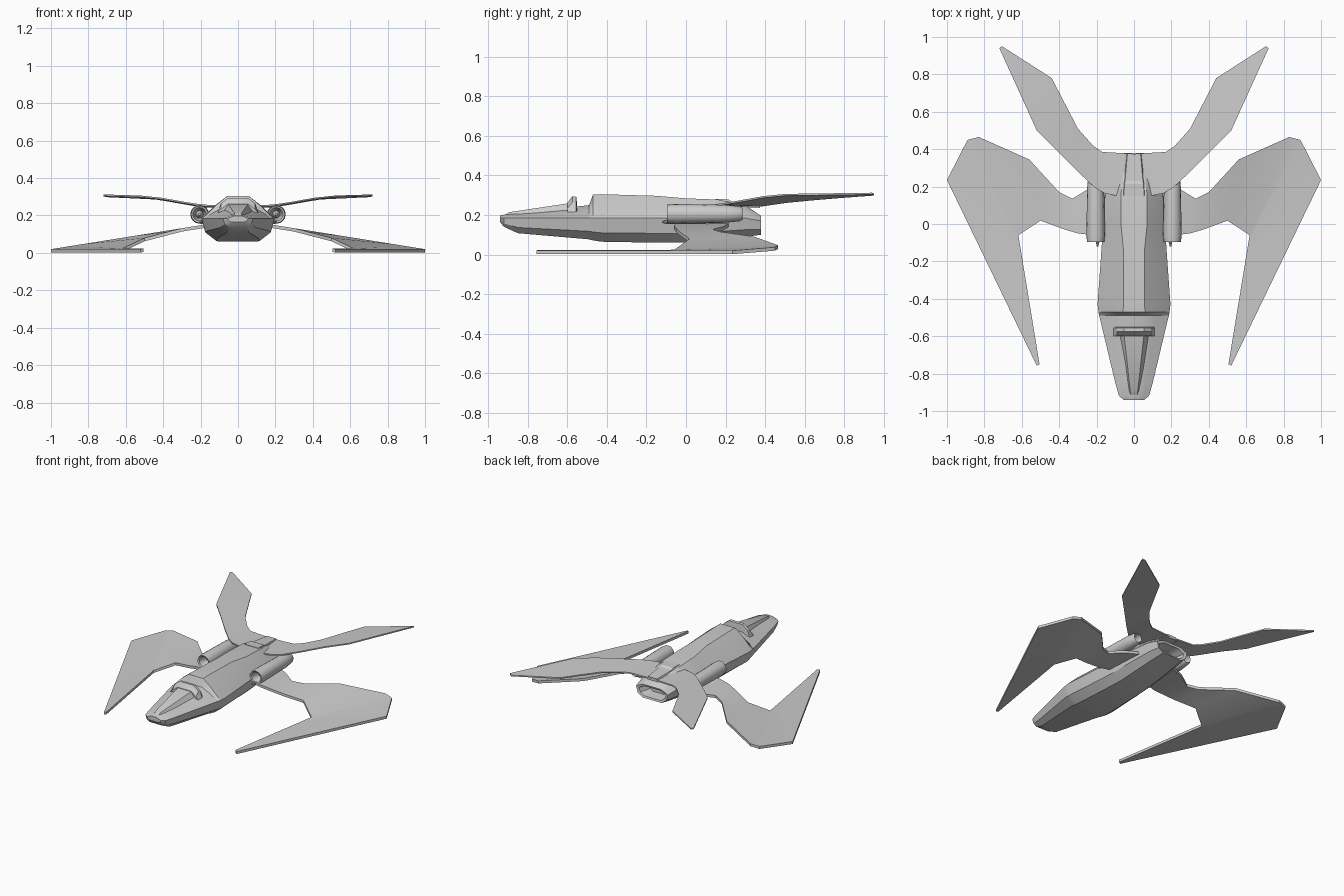
import bpy, bmesh, math

if "Cube" in bpy.data.objects:
    bpy.data.objects.remove(bpy.data.objects["Cube"])

grey = bpy.data.materials.new("hull_grey")
grey.diffuse_color = (0.6, 0.6, 0.6, 1)
grey.use_nodes = True
grey.node_tree.nodes["Principled BSDF"].inputs["Base Color"].default_value = grey.diffuse_color


def loft(name, rings, mirror=False, closed=False):
    """Skin a list of equal-length point rings; closed joins last to first."""
    bm = bmesh.new()
    vs = [[bm.verts.new(p) for p in r] for r in rings]
    pairs = list(zip(vs, vs[1:])) + ([(vs[-1], vs[0])] if closed else [])
    for a, b in pairs:
        n = len(a)
        for i in range(n):
            j = (i + 1) % n
            bm.faces.new((a[i], a[j], b[j], b[i]))
    if not closed:
        bm.faces.new(vs[0])
        bm.faces.new(vs[-1])
    bmesh.ops.recalc_face_normals(bm, faces=bm.faces)
    me = bpy.data.meshes.new(name)
    bm.to_mesh(me)
    bm.free()
    me.materials.append(grey)
    ob = bpy.data.objects.new(name, me)
    bpy.context.collection.objects.link(ob)
    bpy.ops.object.select_all(action='DESELECT')
    ob.select_set(True)
    bpy.context.view_layer.objects.active = ob
    bpy.ops.object.shade_smooth_by_angle(angle=math.radians(28))
    if mirror:
        ob.modifiers.new("mirror", 'MIRROR').use_mirror_merge = False


def mix(a, b, t):
    return a + (b - a) * t


def section(y, half):
    """Symmetric ring from right-hand (x, z) points listed top to bottom."""
    return [(x, y, z) for x, z in half] + [(-x, y, z) for x, z in reversed(half)]


def hull_ring(y, top_w, top_z, mid_w, bot_z, mid_z=0.184):
    """Ten-sided hull section from top width and height, beam and keel."""
    return section(y, [(top_w, top_z),
                       (mix(top_w, mid_w, .45), mix(top_z, mid_z, .4)),
                       (mid_w, mid_z),
                       (mid_w * .9, mix(mid_z, bot_z, .62)),
                       (mid_w * .6, bot_z)])


def tube(name, cx, cz, profile, sides, closed=False):
    """Mirrored turned part along y from (y, radius) points."""
    turn = [2 * math.pi * k / sides for k in range(sides)]
    loft(name, [[(cx + r * math.cos(a), y, cz + r * math.sin(a)) for a in turn]
                for y, r in profile], True, closed)


def wing(name, stations, lead_z, trail_z, thick):
    """Mirrored plate through (lead x, y, trail x, y) stations."""
    rings = []
    for lx, ly, tx, ty in stations:
        a, b = lead_z(lx, ly), trail_z(tx)
        rings.append([(lx, ly, a), (tx, ty, b), (tx, ty, b - thick), (lx, ly, a - thick)])
    loft(name, rings, True)


# fuselage, ending in a recessed exhaust
loft("fuselage", [hull_ring(*s) for s in [
    (-.94, .02, .197, .055, .165),
    (-.92, .025, .202, .08, .14),
    (-.85, .03, .206, .10, .108),
    (-.49, .06, .25, .186, .077),
    (-.47, .058, .303, .19, .072),
    (-.43, .057, .305, .195, .065),
    (-.15, .055, .297, .175, .06),
    (0, .07, .284, .165, .06),
    (.16, .07, .278, .155, .075),
    (.30, .05, .25, .14, .09),
    (.38, .07, .195, .125, .10, .17),
    (.375, .055, .182, .105, .112, .16),
    (.30, .04, .175, .08, .12, .155)]])

# cockpit canopy and the frame behind it
loft("canopy", [section(y, [(w * .55, z), (w, base)]) for y, w, z, base in [
    (-.915, .03, .20, .18), (-.895, .036, .214, .18), (-.575, .10, .262, .20)]])
loft("canopy_frame", [section(y, [(.053, z), (.092, z - .03), (.11, .215)]) for y, z in [
    (-.60, .262), (-.575, .294), (-.555, .292), (-.55, .255)]])

# raised spine between the upper wings
loft("spine", [section(y, [(w, z), (w * 1.3, .236)]) for y, w, z in [
    (.15, .055, .281), (.215, .05, .279), (.23, .048, .268), (.375, .035, .258)]])

# engine pods with open fronts, inner cores and small guns
tube("engine_pods", .205, .206, [(-.095, .046), (-.06, .05), (.20, .045), (.27, .038),
                                 (.285, .03), (.20, .02), (-.03, .02), (-.09, .036)], 16, True)
tube("pod_cores", .205, .206, [(-.05, .006), (-.02, .022), (.24, .022)], 16)
tube("pod_guns", .195, .165, [(-.12, .004), (-.09, .011), (.10, .011)], 8)


# forward-hooked lower wings, drooping outward to flat blades
def droop(x):
    return .02 + .16 * (1 - x)


wing("lower_wings", [
    (.12, -.05, .12, .22), (.22, -.06, .24, .19), (.30, -.05, .33, .135),
    (.37, -.03, .40, .17), (.50, .018, .56, .345), (.618, -.06, .83, .465),
    (.613, -.09, .89, .45), (.60, -.17, 1.0, .235), (.505, -.75, .52, -.757)],
    lambda x, y: .024 if x > .501 or y < -.5 else droop(x) - .02 * max(0, x - .3) / .2,
    droop_end := (lambda x: .02 if x == .52 else droop(x)), .018)


# swept-back upper wings, rising outward and meeting across the tail
def rise(x, y=0):
    t = min(1, max(0, (x - .13) / .4))
    return .256 + .05 * t * t * (3 - 2 * t) + .006 * max(0, x - .5) / .2


wing("upper_wings", [
    (0, .15, 0, .375), (.09, .15, .08, .38), (.16, .165, .17, .385),
    (.21, .195, .22, .42), (.29, .27, .30, .51), (.41, .39, .37, .645),
    (.52, .50, .44, .78), (.72, .94, .705, .95)],
    rise, lambda x: rise(x) - .005, .009)
